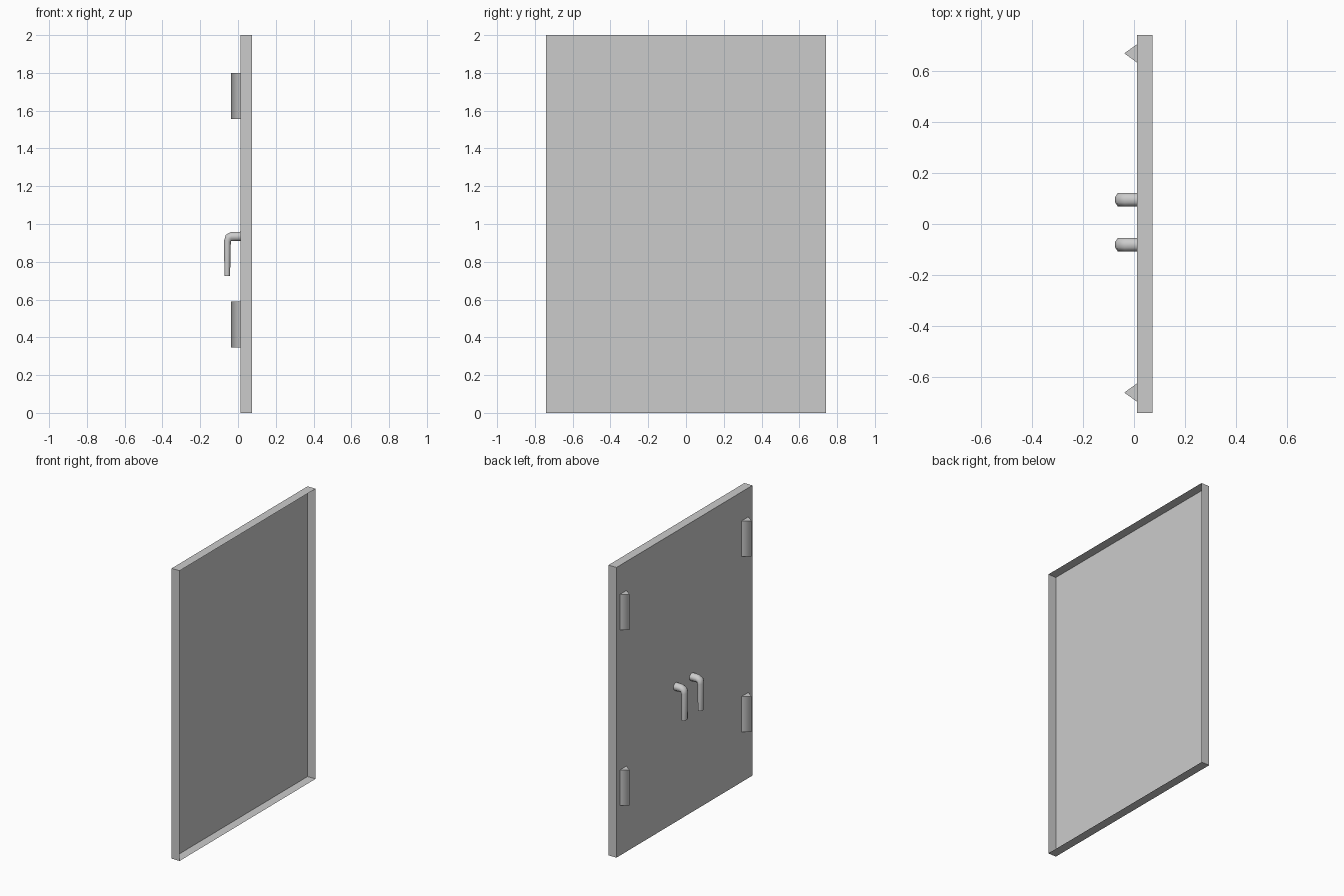
import bpy, bmesh
from math import cos, sin, pi
from mathutils import Vector

if "Cube" in bpy.data.objects:
    bpy.data.objects.remove(bpy.data.objects["Cube"], do_unlink=True)

grey = bpy.data.materials.new("plain grey")
grey.use_nodes = True
colour = (0.6, 0.6, 0.6, 1)
grey.diffuse_color = colour
grey.node_tree.nodes["Principled BSDF"].inputs["Base Color"].default_value = colour


def finish(bm, name):
    bmesh.ops.recalc_face_normals(bm, faces=bm.faces)
    mesh = bpy.data.meshes.new(name)
    bm.to_mesh(mesh)
    bm.free()
    mesh.materials.append(grey)
    obj = bpy.data.objects.new(name, mesh)
    bpy.context.collection.objects.link(obj)
    return obj


def loft(name, rings):
    """Smooth skin over closed rings, with flat caps at both ends."""
    bm = bmesh.new()
    loops = [[bm.verts.new(p) for p in ring] for ring in rings]
    n = len(loops[0])
    for a, b in zip(loops, loops[1:]):
        for i in range(n):
            j = (i + 1) % n
            bm.faces.new((a[i], a[j], b[j], b[i])).smooth = True
    for loop in (loops[0], loops[-1]):
        bm.faces.new(loop)
        for i in range(n):
            bm.edges.get((loop[i], loop[(i + 1) % n])).smooth = False
    return finish(bm, name)


# Door: a thin tray, open on the +x side
FACE_X, RIM_X, HALF_W, HEIGHT = 0.012, 0.073, 0.74, 2.0
bm = bmesh.new()
bmesh.ops.create_cube(bm, size=1)
for v in bm.verts:
    v.co = (RIM_X if v.co.x > 0 else FACE_X, 2 * HALF_W * v.co.y, HEIGHT * (v.co.z + 0.5))
back = [f for f in bm.faces if f.calc_center_median().x > RIM_X - 0.001]
bmesh.ops.delete(bm, geom=back, context="FACES_ONLY")
door = finish(bm, "door_panel")
# the closed side of the tray faces -x
if door.data.polygons and any(p.normal.x > 0.5 for p in door.data.polygons):
    door.data.flip_normals()

# Hinges: three-sided prisms near both side edges
for side, y in (("left", 0.668), ("right", -0.66)):
    for level, z in (("lower", 0.345), ("upper", 1.555)):
        profile = [(FACE_X, y - 0.036), (-0.038, y), (FACE_X, y + 0.036)]
        hinge = loft(f"hinge_{side}_{level}",
                     [[(px, py, h) for px, py in profile] for h in (z, z + 0.245)])
        # the flat base against the door stays sharp
        for e in hinge.data.edges:
            if all(hinge.data.vertices[i].co.x > 0 for i in e.vertices):
                e.use_edge_sharp = True

# Handles: eight-sided bent bars; stations are x, z, tilt, thickness, width
stations = [(FACE_X, 0.934, 0, 0.025, 0.026),
            (-0.036, 0.934, 0, 0.024, 0.026),
            (-0.05, 0.927, 0.25, 0.022, 0.026),
            (-0.056, 0.908, 0.47, 0.018, 0.026),
            (-0.057, 0.725, 0.5, 0.015, 0.024)]
for side, y in (("left", 0.095), ("right", -0.081)):
    rings = []
    for x, z, tilt, thick, width in stations:
        out = Vector((-sin(tilt * pi), 0, cos(tilt * pi)))
        centre = Vector((x, y, z))
        ring = []
        for k in range(8):
            a = (k + 0.5) * pi / 4
            s = 1 / cos(pi / 8)
            ring.append(centre + out * thick * s * cos(a)
                        + Vector((0, width * s * sin(a), 0)))
        rings.append(ring)
    loft(f"handle_{side}", rings)
